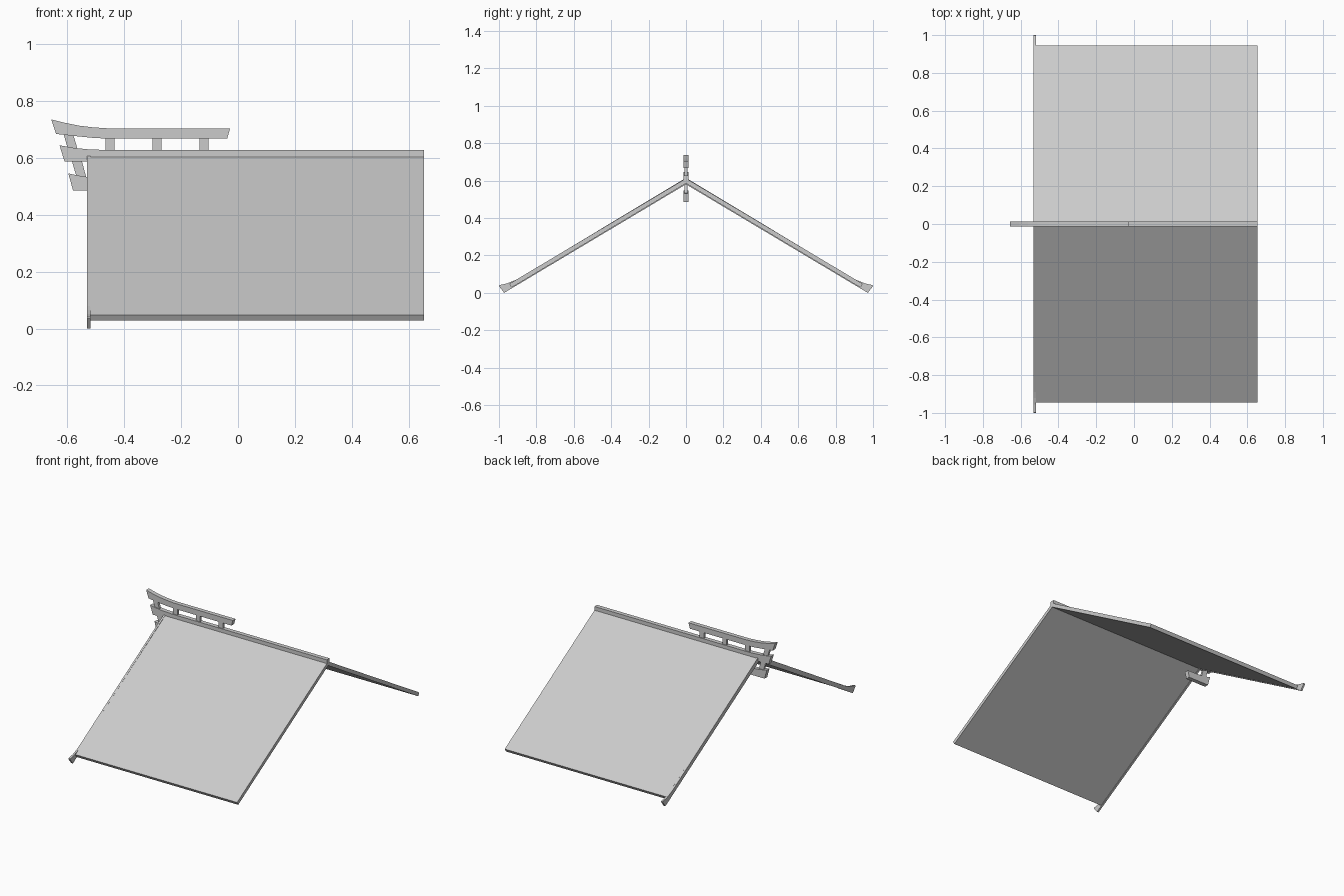
import bpy
import bmesh

cube = bpy.data.objects.get("Cube")
if cube:
    bpy.data.objects.remove(cube, do_unlink=True)

grey = bpy.data.materials.new("light grey")
grey.use_nodes = True
colour = (0.6, 0.6, 0.6, 1)
grey.diffuse_color = colour
grey.node_tree.nodes["Principled BSDF"].inputs["Base Color"].default_value = colour


def extrude(name, points, place, depth):
    """Close a flat outline and push it along the depth vector."""
    bm = bmesh.new()
    face = bm.faces.new([bm.verts.new(place(a, b)) for a, b in points])
    result = bmesh.ops.extrude_face_region(bm, geom=[face])
    moved = [v for v in result["geom"] if isinstance(v, bmesh.types.BMVert)]
    bmesh.ops.translate(bm, verts=moved, vec=depth)
    bmesh.ops.recalc_face_normals(bm, faces=bm.faces)
    mesh = bpy.data.meshes.new(name)
    bm.to_mesh(mesh)
    bm.free()
    mesh.materials.append(grey)
    obj = bpy.data.objects.new(name, mesh)
    bpy.context.collection.objects.link(obj)
    return obj


def along_ridge(name, points, half):
    """Outline in x and z, centred on the ridge plane."""
    return extrude(name, points, lambda x, z: (x, -half, z), (0, 2 * half, 0))


def gable(name, half_outline, x0, x1):
    """Upper and lower half outlines in y and z, mirrored across the ridge."""
    mirrored = [(-y, z) for y, z in reversed(half_outline) if y > 0]
    return extrude(name, half_outline + mirrored,
                   lambda y, z: (x0, y, z), (x1 - x0, 0, 0))


# Roof slopes and the upturned board along the gable edge
gable("roof_slopes", [(0, 0.612), (0.945, 0.048), (0.933, 0.028), (0, 0.585)],
      -0.52, 0.655)
gable("gable_board", [(0, 0.615), (0.89, 0.08), (0.92, 0.065), (0.955, 0.051),
                      (0.998, 0.041), (1.0, 0.036), (0.972, 0), (0, 0.58)],
      -0.531, -0.519)

# Ridge beam with its raised end
BEAM, POST = 0.014, 0.008
along_ridge("ridge_beam", [(-0.628, 0.645), (-0.58, 0.636), (-0.53, 0.631),
                           (-0.46, 0.628), (0.655, 0.628), (0.655, 0.59),
                           (-0.53, 0.587), (-0.61, 0.587)], BEAM)

# Floating upper rail, curved up at the gable end
along_ridge("upper_rail", [(-0.657, 0.736), (-0.61, 0.724), (-0.56, 0.714),
                           (-0.51, 0.708), (-0.45, 0.704), (-0.028, 0.704),
                           (-0.038, 0.668), (-0.45, 0.668), (-0.51, 0.671),
                           (-0.57, 0.677), (-0.64, 0.685)], BEAM)

# Lower bracket under the gable peak
along_ridge("lower_bracket", [(-0.597, 0.546), (-0.56, 0.538), (-0.52, 0.532),
                              (-0.42, 0.53), (-0.43, 0.485), (-0.58, 0.485)], BEAM)

# Upright posts and the two leaning struts
for i in range(3):
    x = -0.45 + 0.165 * i
    along_ridge(f"rail_post_{i + 1}", [(x - 0.016, 0.62), (x + 0.016, 0.62),
                                       (x + 0.016, 0.675), (x - 0.016, 0.675)], POST)
along_ridge("upper_strut", [(-0.614, 0.686), (-0.58, 0.684),
                            (-0.564, 0.63), (-0.598, 0.63)], POST)
along_ridge("lower_strut", [(-0.585, 0.592), (-0.55, 0.592),
                            (-0.532, 0.525), (-0.567, 0.53)], POST)
